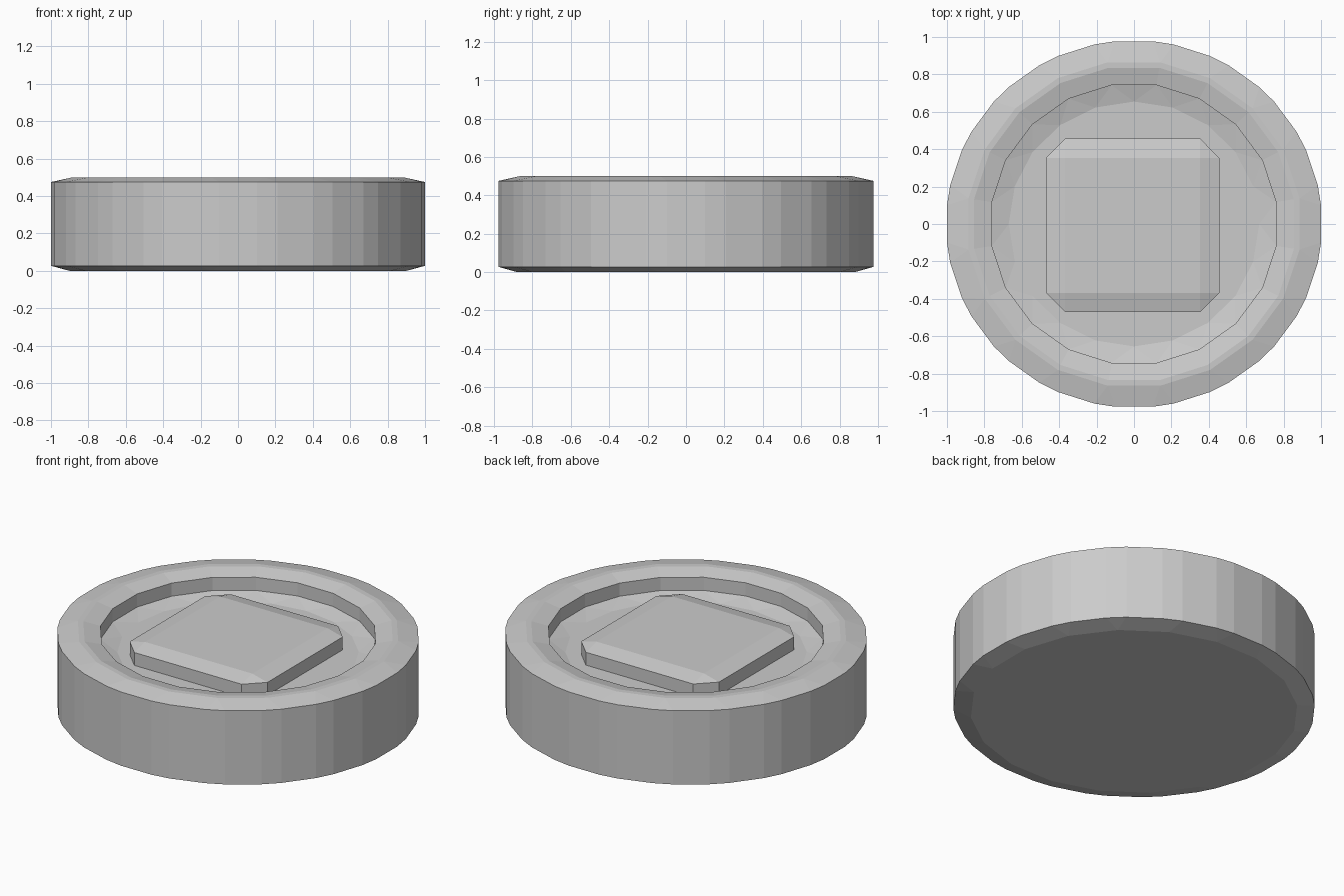
import bpy, bmesh, math
from mathutils import Matrix, Vector

default = bpy.data.objects.get("Cube")
if default:
    bpy.data.objects.remove(default, do_unlink=True)

# Single plain grey for the whole piece
grey = bpy.data.materials.new("plain_grey")
grey.use_nodes = True
colour = (0.6, 0.6, 0.6, 1.0)
grey.diffuse_color = colour
grey.node_tree.nodes["Principled BSDF"].inputs["Base Color"].default_value = colour

SIDES = 20
STEP = 2 * math.pi / SIDES
Y_SCALE = 0.977


def finish(bm, name):
    bmesh.ops.recalc_face_normals(bm, faces=bm.faces)
    mesh = bpy.data.meshes.new(name)
    bm.to_mesh(mesh)
    bm.free()
    mesh.materials.append(grey)
    obj = bpy.data.objects.new(name, mesh)
    bpy.context.collection.objects.link(obj)
    return obj


def add_ring(bm, apothem, z, split):
    """Polygon whose corners are each split in two by an angle in degrees."""
    split = math.radians(split)
    ring = []
    for i in range(SIDES):
        for sign in (-1, 1):
            a = (i + 0.5) * STEP + sign * split
            r = apothem / math.cos(STEP / 2 - split)
            ring.append(bm.verts.new((r * math.cos(a), r * math.sin(a) * Y_SCALE, z)))
    return ring


# Disc body: bottom, outer wall, rim crest, recess wall and dished floor
profile = [
    (0.90, 0.0, 0), (1.0, 0.027, 3.2), (1.0, 0.475, 3.2),
    (0.885, 0.50, 0), (0.855, 0.50, 0), (0.76, 0.477, 0),
    (0.76, 0.397, 0), (0.67, 0.372, 9),
]
bm = bmesh.new()
rings = [add_ring(bm, *p) for p in profile]
for low, high in zip(rings, rings[1:]):
    n = len(low)
    for i in range(n):
        j = (i + 1) % n
        bm.faces.new((low[i], low[j], high[j], high[i]))
bm.faces.new(rings[0][::-1])
bm.faces.new(rings[-1])
bmesh.ops.remove_doubles(bm, verts=bm.verts, dist=0.0005)
finish(bm, "disc_body")

# Raised square plate with chamfered edges, set into the recess floor
bm = bmesh.new()
bmesh.ops.create_cube(bm, size=0.926)
bmesh.ops.bevel(bm, geom=bm.edges[:], offset=0.102, segments=1, affect='EDGES')
bmesh.ops.transform(bm, matrix=Matrix.Diagonal((1, 1, 0.25, 1)), verts=bm.verts)
bmesh.ops.translate(bm, vec=Vector((-0.007, -0.007, 0.36)), verts=bm.verts)
finish(bm, "raised_plate")
